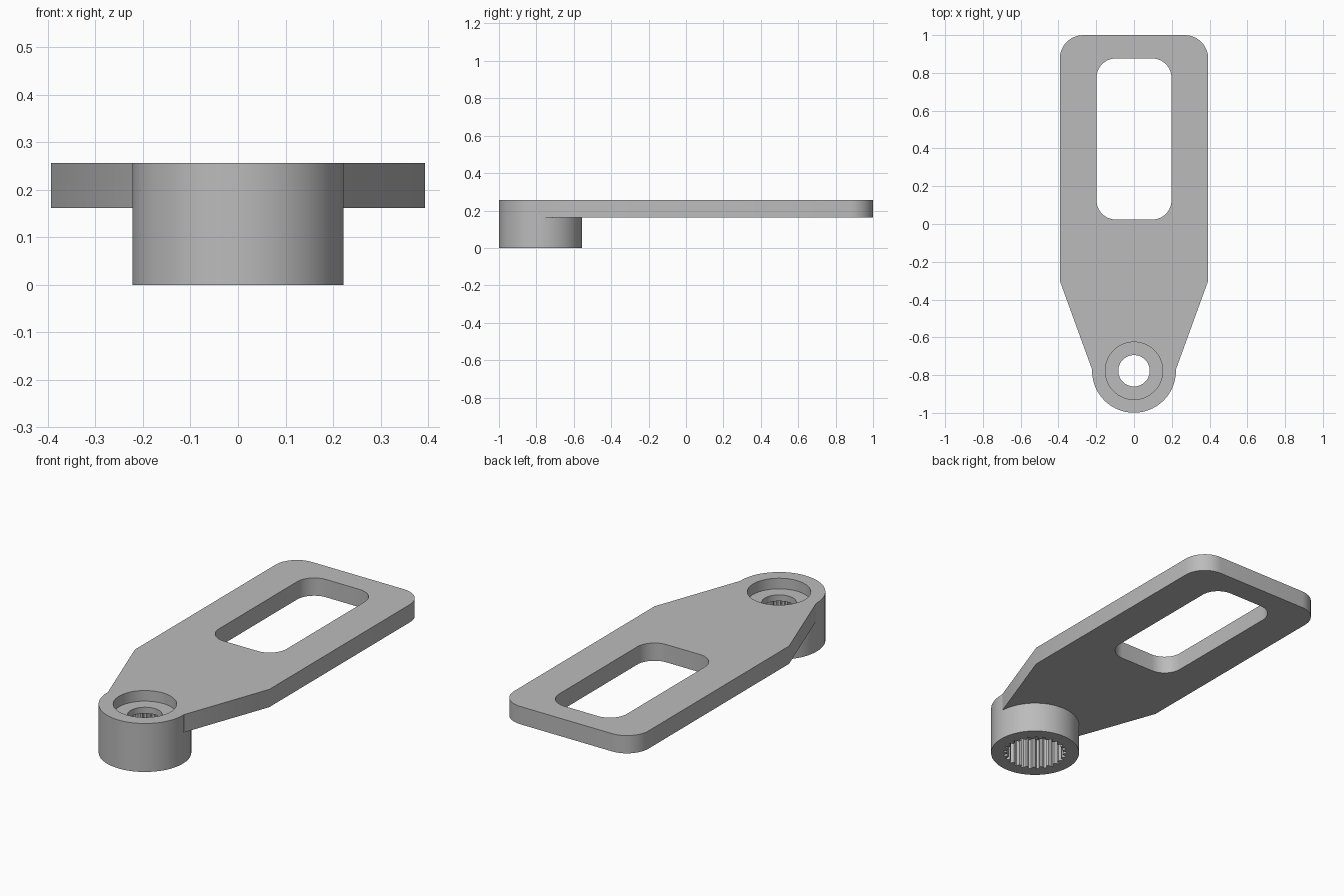
import bpy
import math

default_cube = bpy.data.objects.get("Cube")
if default_cube:
    bpy.data.objects.remove(default_cube, do_unlink=True)

TOP = 0.256            # upper face of the arm
PLATE_BOTTOM = 0.162
HUB_Y, HUB_R = -0.777, 0.222
TEETH = 25

grey = bpy.data.materials.new("Plain Grey")
grey.use_nodes = True
grey.diffuse_color = (0.5, 0.5, 0.5, 1)
grey.node_tree.nodes["Principled BSDF"].inputs["Base Color"].default_value = grey.diffuse_color


def prism(name, outline, z0, z1):
    """Extrude a counter-clockwise outline between two heights."""
    n = len(outline)
    verts = [(x, y, z) for z in (z0, z1) for x, y in outline]
    faces = [tuple(reversed(range(n))), tuple(range(n, 2 * n))]
    faces += [(i, (i + 1) % n, n + (i + 1) % n, n + i) for i in range(n)]
    mesh = bpy.data.meshes.new(name)
    mesh.from_pydata(verts, [], faces)
    mesh.materials.append(grey)
    obj = bpy.data.objects.new(name, mesh)
    bpy.context.collection.objects.link(obj)
    return obj


def arc(cx, cy, r, start, end, steps=12):
    angles = [math.radians(start + (end - start) * i / steps) for i in range(steps + 1)]
    return [(cx + r * math.cos(a), cy + r * math.sin(a)) for a in angles]


def circle(r, steps=96):
    return arc(0, HUB_Y, r, 0, 360, steps)[:-1]


def combine(target, other, operation):
    """Apply a boolean, then discard the second object."""
    mod = target.modifiers.new(operation.title(), "BOOLEAN")
    mod.operation, mod.solver, mod.object = operation, "EXACT", other
    bpy.context.view_layer.objects.active = target
    bpy.ops.object.modifier_apply(modifier=mod.name)
    bpy.data.objects.remove(other, do_unlink=True)


# Tapered plate with two rounded corners, its tip buried in the hub
right_half = [(0.1, -0.8), (0.222, -0.77), (0.393, -0.3)] + arc(0.268, 0.875, 0.125, 0, 90)
outline = right_half + [(-x, y) for x, y in reversed(right_half)]
arm = prism("lever_arm", outline, PLATE_BOTTOM, TOP)

# Hub
combine(arm, prism("hub", circle(HUB_R), 0, TOP), "UNION")

# Rounded rectangular slot
half_w, low, high, r = 0.198, 0.024, 0.876, 0.1
slot = (arc(half_w - r, low + r, r, -90, 0) + arc(half_w - r, high - r, r, 0, 90)
        + arc(r - half_w, high - r, r, 90, 180) + arc(r - half_w, low + r, r, 180, 270))
combine(arm, prism("slot_cutter", slot, 0.1, 0.4), "DIFFERENCE")

# Screw recess and through hole
combine(arm, prism("recess_cutter", circle(0.152), 0.2, 0.4), "DIFFERENCE")
combine(arm, prism("screw_hole_cutter", circle(0.083, 64), -0.1, 0.4), "DIFFERENCE")

# Toothed socket in the underside
socket = []
for i in range(TEETH):
    for offset, radius in ((0, 0.142), (0.3, 0.142), (0.5, 0.159), (0.8, 0.159)):
        a = math.tau * (i + offset) / TEETH
        socket.append((radius * math.cos(a), HUB_Y + radius * math.sin(a)))
combine(arm, prism("socket_cutter", socket, -0.1, 0.167), "DIFFERENCE")

# Smooth the curved walls, keep the rims crisp
bpy.ops.object.select_all(action="DESELECT")
arm.select_set(True)
bpy.context.view_layer.objects.active = arm
bpy.ops.object.shade_smooth_by_angle(angle=math.radians(25))
